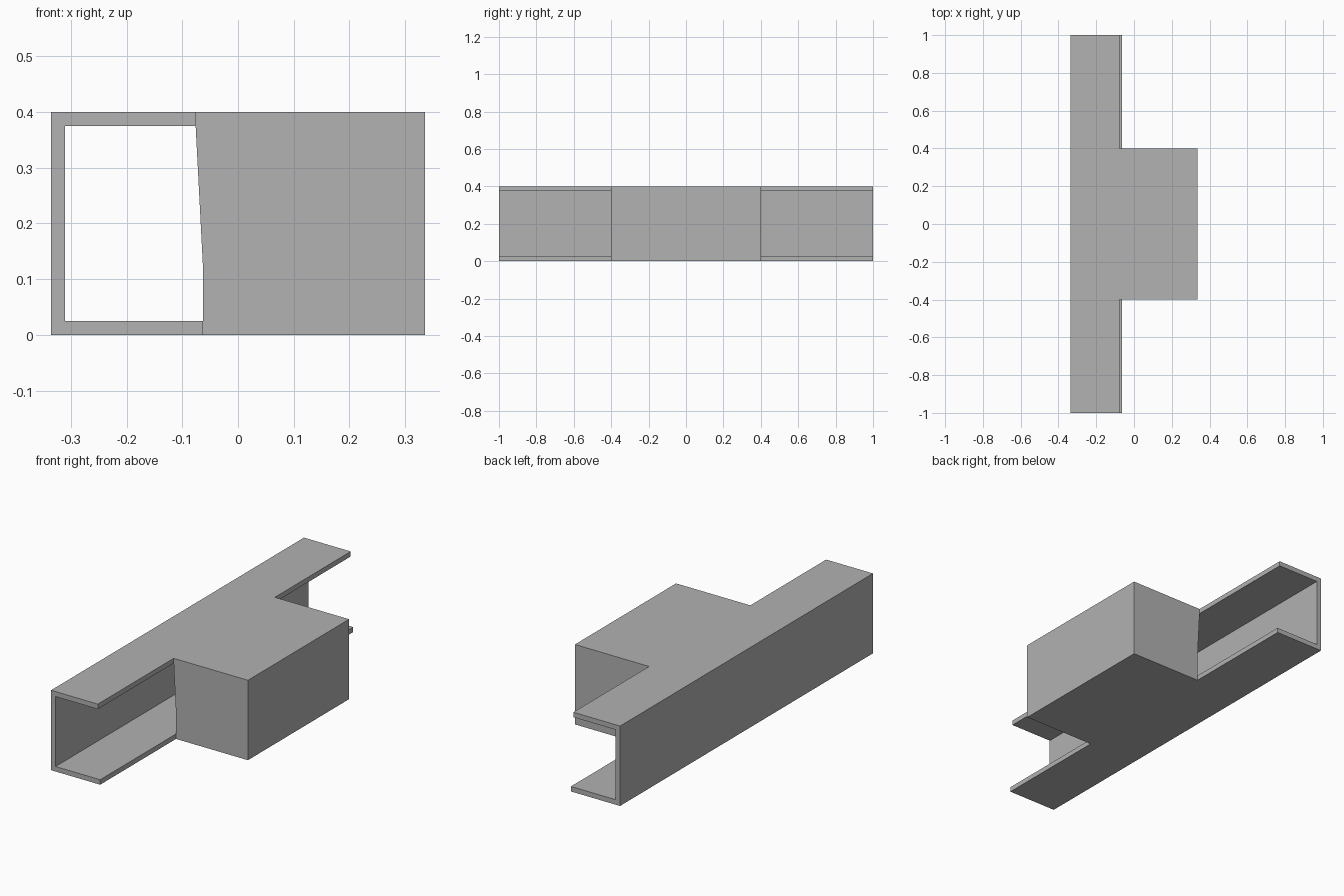
import bpy
import bmesh
from mathutils import Vector

cube = bpy.data.objects.get("Cube")
if cube:
    bpy.data.objects.remove(cube, do_unlink=True)

# One plain grey for every panel
grey = bpy.data.materials.new("plain grey")
grey.use_nodes = True
colour = (0.445, 0.445, 0.445, 1)
grey.diffuse_color = colour
grey.node_tree.nodes["Principled BSDF"].inputs["Base Color"].default_value = colour

# Overall sizes
X = 0.335          # half depth
LENGTH = 1.0       # half length of the channel
BOX = 0.4          # half length of the projecting box
HEIGHT = 0.4
T = 0.025          # panel thickness
TOP_EDGE = -0.076  # free edge of the upper flange
LOW_EDGE = -0.063  # free edge of the lower flange


def prism(name, outline, direction):
    """Extrude a closed flat outline along a direction."""
    bm = bmesh.new()
    face = bm.faces.new([bm.verts.new(p) for p in outline])
    result = bmesh.ops.extrude_face_region(bm, geom=[face], use_keep_orig=True)
    moved = [v for v in result["geom"] if isinstance(v, bmesh.types.BMVert)]
    bmesh.ops.translate(bm, verts=moved, vec=Vector(direction))
    bmesh.ops.recalc_face_normals(bm, faces=bm.faces)
    mesh = bpy.data.meshes.new(name)
    bm.to_mesh(mesh)
    bm.free()
    mesh.materials.append(grey)
    obj = bpy.data.objects.new(name, mesh)
    bpy.context.collection.objects.link(obj)
    return obj


def tee_panel(name, edge, z):
    """T-shaped horizontal panel: long flange with the box footprint."""
    half = [(-X, LENGTH), (edge, LENGTH), (edge, BOX), (X, BOX)]
    outline = half + [(x, -y) for x, y in reversed(half)]
    return prism(name, [(x, y, z) for x, y in outline], (0, 0, T))


def upright(name, x, half_length):
    """Vertical panel between the two horizontal ones, facing along x."""
    low, high = T, HEIGHT - T
    outline = [(x, -half_length, low), (x, half_length, low),
               (x, half_length, high), (x, -half_length, high)]
    return prism(name, outline, (T, 0, 0))


# Upper and lower panels
tee_panel("top_panel", TOP_EDGE, HEIGHT - T)
tee_panel("bottom_panel", LOW_EDGE, 0)

# Channel wall and the closed face of the box
upright("channel_wall", -X, LENGTH)
upright("box_face", X - T, BOX)

# Box end walls, with a slightly raked free edge
end_profile = [(LOW_EDGE, T), (X - T, T), (X - T, HEIGHT - T),
               (TOP_EDGE, HEIGHT - T), (LOW_EDGE, 0.125)]
for name, side in (("front_box_end", -1), ("back_box_end", 1)):
    prism(name, [(x, side * BOX, z) for x, z in end_profile], (0, -side * T, 0))
